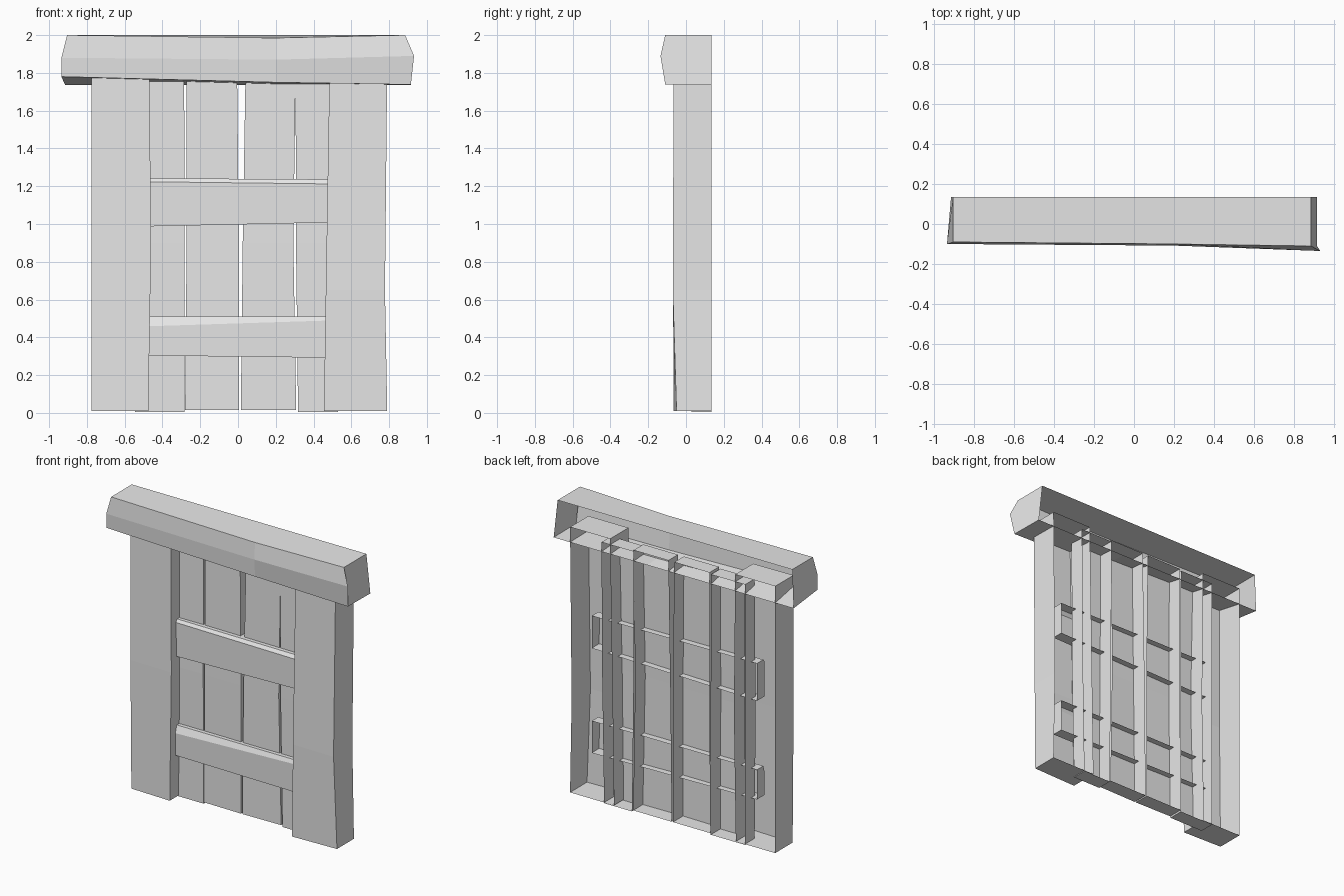
import bpy
import bmesh

cube = bpy.data.objects.get("Cube")
if cube:
    bpy.data.objects.remove(cube, do_unlink=True)

grey = bpy.data.materials.new("plain grey")
grey.use_nodes = True
grey.diffuse_color = (0.8, 0.8, 0.8, 1)
grey.node_tree.nodes["Principled BSDF"].inputs["Base Color"].default_value = (0.8, 0.8, 0.8, 1)

BACK = 0.135


def loft(name, sections):
    """Skin the sections with capped ends, leaving the back side open."""
    bm = bmesh.new()
    rings = [[bm.verts.new(p) for p in s] for s in sections]
    for a, b in zip(rings, rings[1:]):
        for i in range(len(a) - 1):
            bm.faces.new((a[i], a[i + 1], b[i + 1], b[i]))
    bm.faces.new(list(reversed(rings[0])))
    bm.faces.new(rings[-1])
    mesh = bpy.data.meshes.new(name)
    bm.to_mesh(mesh)
    bm.free()
    mesh.materials.append(grey)
    obj = bpy.data.objects.new(name, mesh)
    bpy.context.collection.objects.link(obj)
    return obj


def board(name, levels):
    """Upright board; each level is z, left x, right x, front y at left and right."""
    loft(name, [[(x0, BACK, z), (x0, y0, z), (x1, y1, z), (x1, BACK, z)]
                for z, x0, x1, y0, y1 in levels])


def beam(name, stations):
    """Crosswise beam; each station is a list of (x, y, z) from back bottom to back top."""
    loft(name, [list(reversed(s)) for s in stations])


# Side posts
board("left_post", [(0.01, 0.455, 0.79, -0.06, -0.05),
                    (0.65, 0.465, 0.778, -0.065, -0.07),
                    (1.84, 0.485, 0.79, -0.065, -0.065)])
board("right_post", [(0.01, -0.775, -0.475, -0.055, -0.065),
                     (0.9, -0.775, -0.46, -0.065, -0.07),
                     (1.85, -0.775, -0.47, -0.065, -0.06)])

# Door planks with uneven narrow gaps
board("plank_1", [(0.005, -0.545, -0.283, 0.03, 0.03),
                  (0.9, -0.545, -0.283, 0.02, 0.025),
                  (1.8, -0.545, -0.285, 0.03, 0.03)])
board("plank_2", [(0.015, -0.28, 0.005, 0.03, 0.025),
                  (0.9, -0.272, 0.005, 0.025, 0.025),
                  (1.81, -0.273, -0.005, 0.03, 0.03)])
board("plank_3", [(0.015, 0.015, 0.308, 0.025, 0.03),
                  (0.9, 0.025, 0.293, 0.025, 0.025),
                  (1.81, 0.04, 0.305, 0.03, 0.03)])
board("plank_4", [(0.005, 0.318, 0.53, 0.03, 0.03),
                  (0.9, 0.307, 0.545, 0.025, 0.025),
                  (1.8, 0.305, 0.55, 0.03, 0.03)])


# Cross rails with a chamfered top edge
def rail_station(x, bottom, edge, top):
    return [(x, 0.07, bottom), (x, -0.01, bottom), (x, -0.015, edge),
            (x, 0.0, top), (x, 0.07, top)]


beam("lower_rail", [rail_station(-0.59, 0.305, 0.455, 0.51),
                    rail_station(0.67, 0.29, 0.495, 0.51)])
beam("upper_rail", [rail_station(-0.59, 0.985, 1.225, 1.243),
                    rail_station(0.67, 1.012, 1.21, 1.235)])

# Heavy top beam with slanting ends
beam("top_beam", [
    [(-0.915, BACK, 1.735), (-0.935, -0.095, 1.78), (-0.935, -0.1, 1.88),
     (-0.905, -0.09, 2.0), (-0.905, BACK, 2.0)],
    [(0.2, BACK, 1.735), (0.2, -0.1, 1.75), (0.2, -0.108, 1.87),
     (0.2, -0.1, 1.985), (0.2, BACK, 2.0)],
    [(0.915, BACK, 1.735), (0.915, -0.11, 1.738), (0.932, -0.135, 1.89),
     (0.885, -0.11, 2.0), (0.885, BACK, 2.0)],
])
